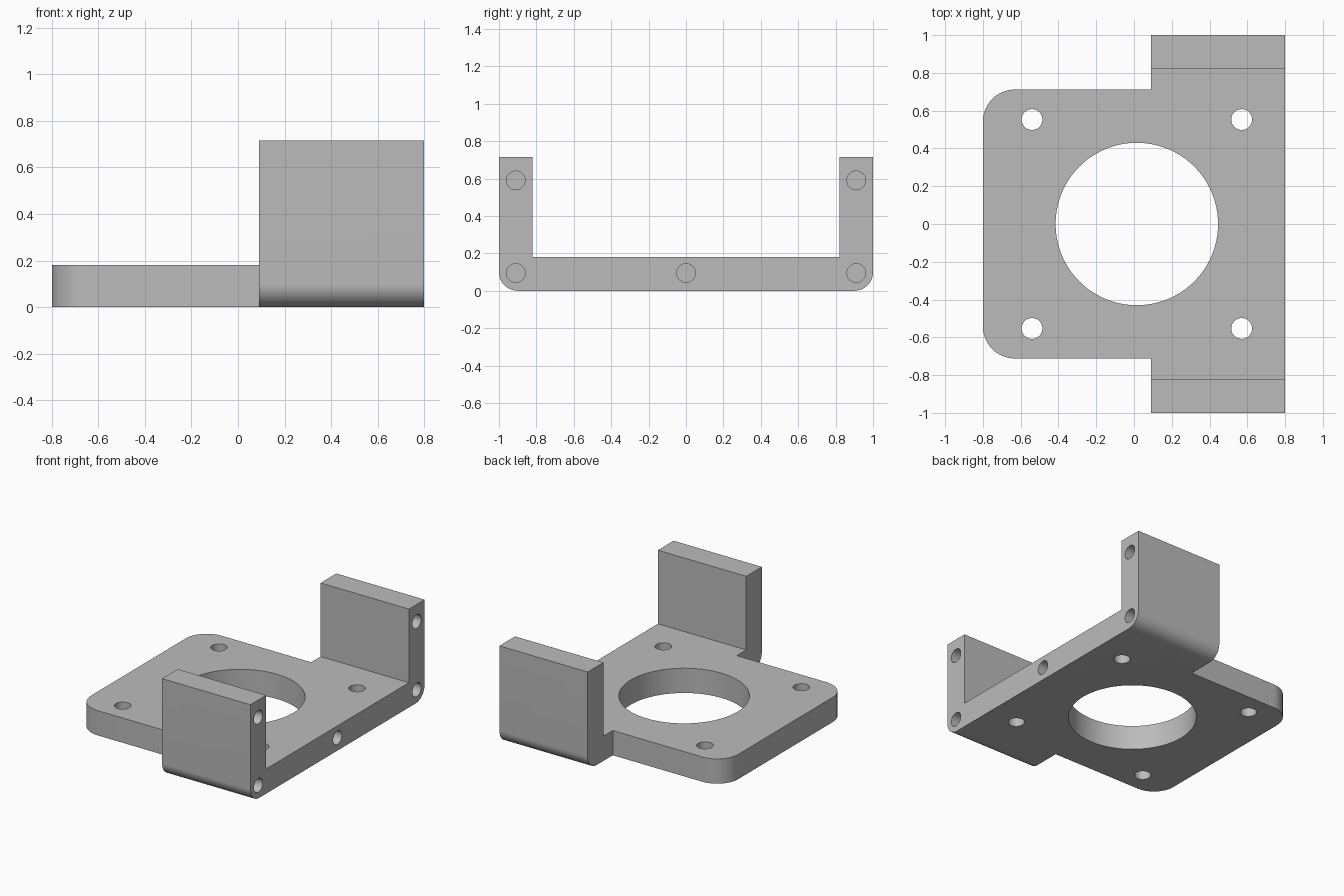
import bpy
from math import pi, sin, cos, radians
from mathutils import Matrix, Vector

if "Cube" in bpy.data.objects:
    bpy.data.objects.remove(bpy.data.objects["Cube"])

grey = bpy.data.materials.new("plain grey")
grey.use_nodes = True
COLOUR = (0.5, 0.5, 0.5, 1)
grey.diffuse_color = COLOUR
grey.node_tree.nodes["Principled BSDF"].inputs["Base Color"].default_value = COLOUR

LENGTH, WALL_X, PLATE_Y, THICK, HEIGHT = 0.8, 0.09, 0.712, 0.18, 0.715


def arc(cx, cy, r, start, steps=16):
    """Quarter circle, counter-clockwise from the start angle in degrees."""
    angles = [radians(start) + pi / 2 * i / steps for i in range(steps + 1)]
    return [(cx + r * cos(a), cy + r * sin(a)) for a in angles]


def prism(name, points, low, high, place):
    """Extrude a closed profile; place maps (u, v, depth) to xyz."""
    n = len(points)
    verts = [place(u, v, d) for d in (low, high) for u, v in points]
    faces = [list(range(n))[::-1], list(range(n, 2 * n))]
    faces += [(i, (i + 1) % n, n + (i + 1) % n, n + i) for i in range(n)]
    mesh = bpy.data.meshes.new(name)
    mesh.from_pydata(verts, [], faces)
    mesh.materials.append(grey)
    obj = bpy.data.objects.new(name, mesh)
    bpy.context.collection.objects.link(obj)
    return obj


def boolean(target, tool, operation):
    mod = target.modifiers.new(tool.name, "BOOLEAN")
    mod.operation, mod.solver, mod.object = operation, "EXACT", tool
    bpy.context.view_layer.objects.active = target
    bpy.ops.object.modifier_apply(modifier=mod.name)
    bpy.data.objects.remove(tool)


def drill(target, centre, radius, depth, along_x=False, sides=48):
    bpy.ops.mesh.primitive_cylinder_add(vertices=sides, radius=radius, depth=depth, location=centre,
                                        rotation=(0, pi / 2 if along_x else 0, 0))
    tool = bpy.context.object
    tool.name = "hole_cutter"
    tool.data.materials.append(grey)
    boolean(target, tool, "DIFFERENCE")


# U-shaped section with rounded lower edges, run along x
R = 0.1
section = arc(-1 + R, R, R, 180) + arc(1 - R, R, R, 270)
section += [(1, HEIGHT), (0.82, HEIGHT), (0.82, THICK), (-0.82, THICK), (-0.82, HEIGHT), (-1, HEIGHT)]
bracket = prism("mounting_bracket", section, -0.9, LENGTH, lambda u, v, d: (d, u, v))

# T-shaped plan with two rounded plate corners
R = 0.17
plan = [(0.9, -1.1), (0.9, 1.1), (WALL_X, 1.1), (WALL_X, PLATE_Y)]
plan += arc(-LENGTH + R, PLATE_Y - R, R, 90) + arc(-LENGTH + R, -PLATE_Y + R, R, 180)
plan += [(WALL_X, -PLATE_Y), (WALL_X, -1.1)]
boolean(bracket, prism("plan_cutter", plan, -0.2, 1, lambda u, v, d: (u, v, d)), "INTERSECT")

# Rounded upper corners of both side walls
R = 0.1
corner = arc(WALL_X + R, HEIGHT - R, R, 90) + [(0, HEIGHT - R), (0, HEIGHT + R), (WALL_X + R, HEIGHT + R)]
boolean(bracket, prism("corner_cutter", corner, 1.1, -1.1, lambda u, v, d: (u, d, v)), "DIFFERENCE")

# Central bore and four bolt holes through the plate
drill(bracket, (0.015, 0, 0.09), 0.43, 0.6, sides=96)
for x in (-0.54, 0.57):
    for y in (-0.553, 0.553):
        drill(bracket, (x, y, 0.09), 0.055, 0.6)

# Blind screw holes in the end face
for y, z in ((-0.91, 0.59), (-0.91, 0.095), (0, 0.095), (0.91, 0.095), (0.91, 0.59)):
    drill(bracket, (LENGTH, y, z), 0.05, 0.5, along_x=True)

bpy.ops.object.select_all(action="DESELECT")
bracket.select_set(True)
bpy.context.view_layer.objects.active = bracket
bpy.ops.object.shade_smooth_by_angle(angle=radians(30))
